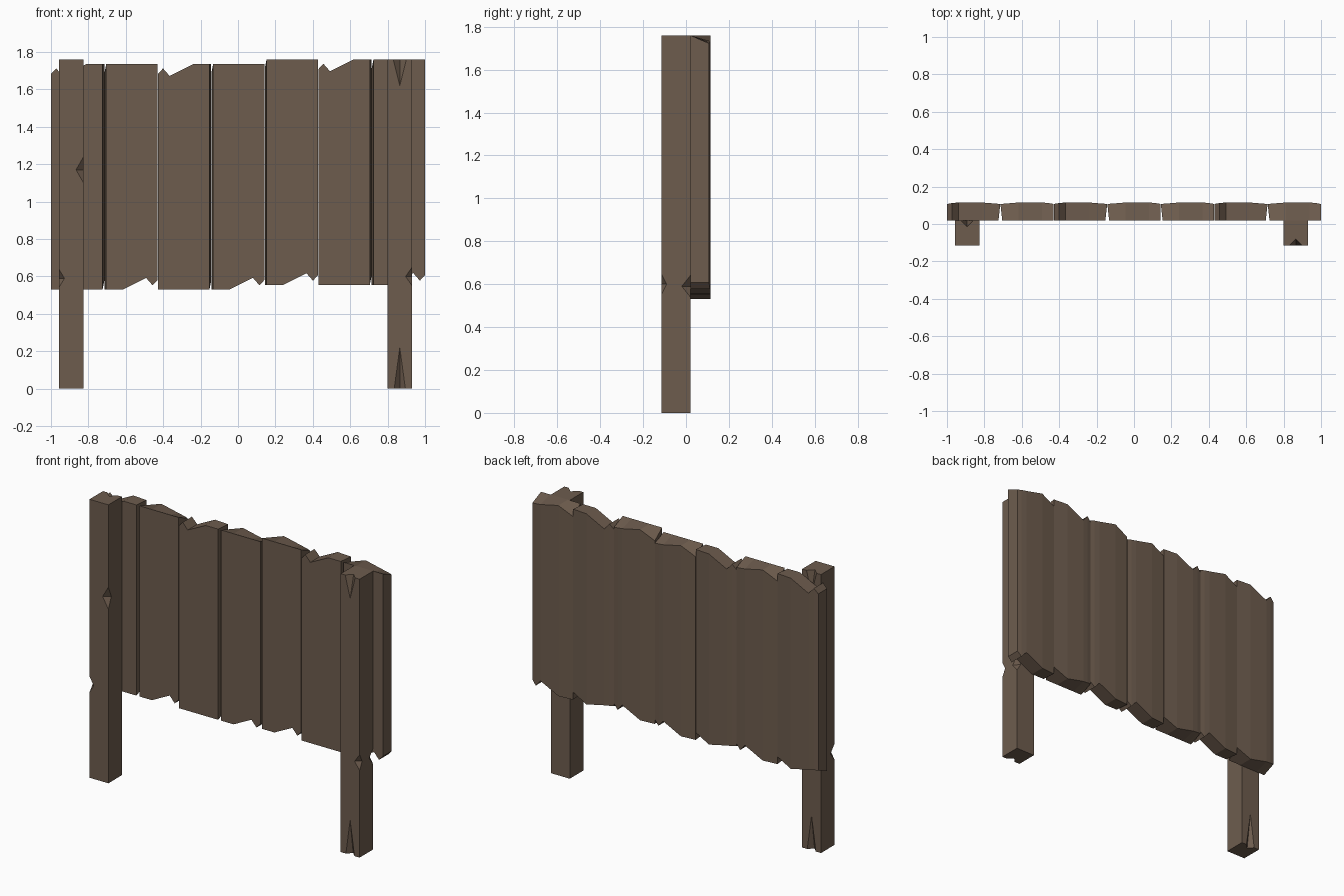
import bpy, bmesh
from math import pi
from mathutils import Matrix, Vector

old = bpy.data.objects.get("Cube")
if old:
    bpy.data.objects.remove(old)

# Weathered wood colour
wood = bpy.data.materials.new("weathered_brown_wood")
wood.use_nodes = True
colour = (0.155, 0.108, 0.076, 1)
wood.diffuse_color = colour
bsdf = wood.node_tree.nodes["Principled BSDF"]
bsdf.inputs["Base Color"].default_value = colour
bsdf.inputs["Roughness"].default_value = 0.9


def make_object(name, bm):
    bmesh.ops.recalc_face_normals(bm, faces=bm.faces)
    mesh = bpy.data.meshes.new(name)
    bm.to_mesh(mesh)
    bm.free()
    mesh.materials.append(wood)
    obj = bpy.data.objects.new(name, mesh)
    bpy.context.collection.objects.link(obj)
    return obj


# Plank columns: front x, back x, chipped top, back y, back bottom
FRONT_Y, HALF = 0.02, 0.6025
COLUMNS = [
    (-0.1425, -0.1425, 0.55, 0.107, -0.565),
    (-0.115, -0.115, 0.58, 0.112, -0.57),
    (-0.08, -0.08, 0.54, 0.115, -0.575),
    (0.045, 0.045, HALF, 0.115, -HALF),
    (0.133, 0.1425, HALF, 0.107, -0.555),
]


def make_plank(name, x, z, flipped):
    bm = bmesh.new()
    rings = []
    for front_x, back_x, top, back_y, low in COLUMNS:
        corners = [(front_x, FRONT_Y, -HALF), (front_x, FRONT_Y, top),
                   (back_x, back_y, top), (back_x, back_y, low)]
        rings.append([bm.verts.new(c) for c in corners])
    for a, b in zip(rings, rings[1:]):
        for i in range(4):
            j = (i + 1) % 4
            bm.faces.new((a[i], a[j], b[j], b[i]))
    bm.faces.new(rings[0])
    bm.faces.new(rings[-1])
    turn = Matrix.Rotation(pi if flipped else 0, 4, 'Y')
    bm.transform(Matrix.Translation((x, 0, z)) @ turn)
    return make_object(name, bm)


# Seven planks; flipped ones carry the chipped end at the bottom
for i, flipped in enumerate([False, True, False, True, True, False, True]):
    height = 1.1325 if i < 4 else 1.1575
    make_plank(f"plank_{i + 1}", (i - 3) * 0.2858, height, flipped)

# Post chips: position and radii of each diamond cutter, relative to the post axis
WIDE, DEEP, TALL = 0.066, 0.0675, 1.76
CHIPS = [
    ((0, -DEEP, TALL), (0.035, 0.035, 0.14)),
    ((0, -DEEP, 0), (0.03, 0.03, 0.22)),
    ((WIDE, -DEEP, 0.6), (0.035, 0.025, 0.05)),
    ((WIDE, DEEP, 0.59), (0.03, 0.04, 0.05)),
    ((-WIDE, DEEP, 1.17), (0.04, 0.03, 0.07)),
]


def make_post(name, x, turn):
    place = Matrix.Translation((x, -0.0475, 0)) @ Matrix.Rotation(turn, 4, 'Z')
    bm = bmesh.new()
    size = Matrix.Diagonal((2 * WIDE, 2 * DEEP, TALL, 1))
    bmesh.ops.create_cube(bm, size=1, matrix=Matrix.Translation((0, 0, TALL / 2)) @ size)
    bm.transform(place)
    post = make_object(name, bm)

    bm = bmesh.new()
    for spot, radii in CHIPS:
        ring = [Vector(p) for p in ((1, 0, 0), (0, 1, 0), (-1, 0, 0), (0, -1, 0))]
        shape = Matrix.Translation(spot) @ Matrix.Diagonal((*radii, 1))
        around = [bm.verts.new(shape @ p) for p in ring]
        for tip in (1, -1):
            end = bm.verts.new(shape @ Vector((0, 0, tip)))
            for k in range(4):
                bm.faces.new((around[k], around[(k + 1) % 4], end))
    bm.transform(place)
    cutter = make_object(name + "_chips", bm)

    # Carve the chips, then keep only the carved post
    cut = post.modifiers.new("chips", 'BOOLEAN')
    cut.operation = 'DIFFERENCE'
    cut.solver = 'EXACT'
    cut.object = cutter
    bpy.context.view_layer.update()
    graph = bpy.context.evaluated_depsgraph_get()
    carved = bpy.data.meshes.new_from_object(post.evaluated_get(graph))
    post.modifiers.clear()
    post.data = carved
    bpy.data.objects.remove(cutter)


make_post("left_post", 0.865, 0)
make_post("right_post", -0.892, pi)
